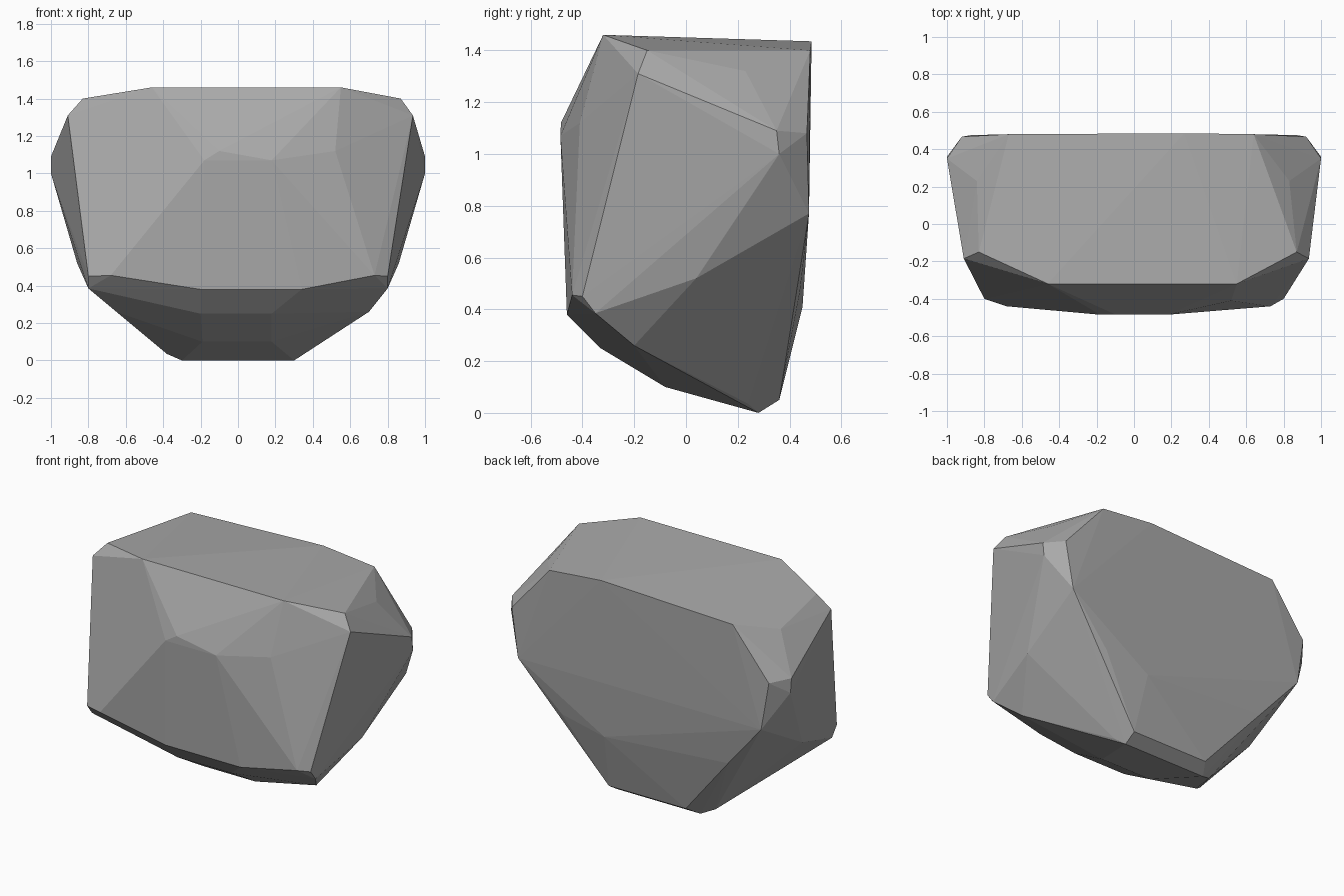
import bpy
import bmesh

# Remove the default cube
default_cube = bpy.data.objects.get("Cube")
if default_cube:
    bpy.data.objects.remove(default_cube, do_unlink=True)


def make_material(name, colour):
    material = bpy.data.materials.new(name)
    material.use_nodes = True
    material.diffuse_color = colour
    shader = material.node_tree.nodes["Principled BSDF"]
    shader.inputs["Base Color"].default_value = colour
    shader.inputs["Roughness"].default_value = 0.9
    return material


def add_ridge(mesh, left_end, right_end, depth, height):
    """Add both ends of a level ridge running across the rock."""
    for end in (left_end, right_end):
        mesh.verts.new((end, depth, height))


def add_corner(mesh, across, depth, height):
    """Add a single corner that has no partner on the other side."""
    mesh.verts.new((across, depth, height))


rock_mesh = bmesh.new()

# Sloping underside, rising towards the front
underside_ridges = [
    (-.3, .3, .28, 0),
    (-.25, .3, .36, .05),
    (-.38, .35, .24, .035),
    (-.19, .18, -.08, .1),
    (-.2, .18, -.33, .25),
    (-.65, .7, -.2, .26),
]

# Lower lip and bulge of the front face
front_ridges = [
    (-.2, .34, -.46, .38),
    (-.68, .73, -.44, .455),
    (-.8, .8, -.4, .45),
    (-.8, .8, -.35, .385),
    (-.18, .18, -.485, 1.07),
]

# Widest corners of the two ends
end_ridges = [
    (-.86, .86, .04, .52),
    (-1, 1, .36, 1),
    (-1, 1, .35, 1.09),
]

# Chamfered rim around the top
crown_ridges = [
    (-.91, .935, -.185, 1.31),
    (-.46, .55, -.32, 1.46),
    (-.83, .87, -.15, 1.4),
    (-.84, .83, .23, 1.32),
]

# Nearly flat back
back_ridges = [
    (-.67, .64, .48, 1.4),
    (-.92, .92, .467, 1.08),
    (-.87, .87, .475, .77),
    (-.61, .58, .44, .47),
]

for region in (underside_ridges, front_ridges, end_ridges, crown_ridges, back_ridges):
    for ridge in region:
        add_ridge(rock_mesh, *ridge)

# Odd corners that break the symmetry
add_corner(rock_mesh, -.1, -.483, 1.12)
add_corner(rock_mesh, .52, -.41, 1.12)
add_corner(rock_mesh, .27, .485, 1.435)
add_corner(rock_mesh, .27, .45, .41)

# Wrap the corners in a faceted skin and drop any that fall inside it
hull = bmesh.ops.convex_hull(rock_mesh, input=rock_mesh.verts[:], use_existing_faces=False)
unused = {item for item in hull["geom_interior"] + hull["geom_unused"]
          if isinstance(item, bmesh.types.BMVert)}
bmesh.ops.delete(rock_mesh, geom=list(unused), context="VERTS")
bmesh.ops.recalc_face_normals(rock_mesh, faces=rock_mesh.faces[:])

# Flat-shaded boulder
mesh_data = bpy.data.meshes.new("boulder")
rock_mesh.to_mesh(mesh_data)
rock_mesh.free()
mesh_data.materials.append(make_material("stone grey", (0.4, 0.4, 0.4, 1)))
boulder = bpy.data.objects.new("boulder", mesh_data)
bpy.context.collection.objects.link(boulder)
